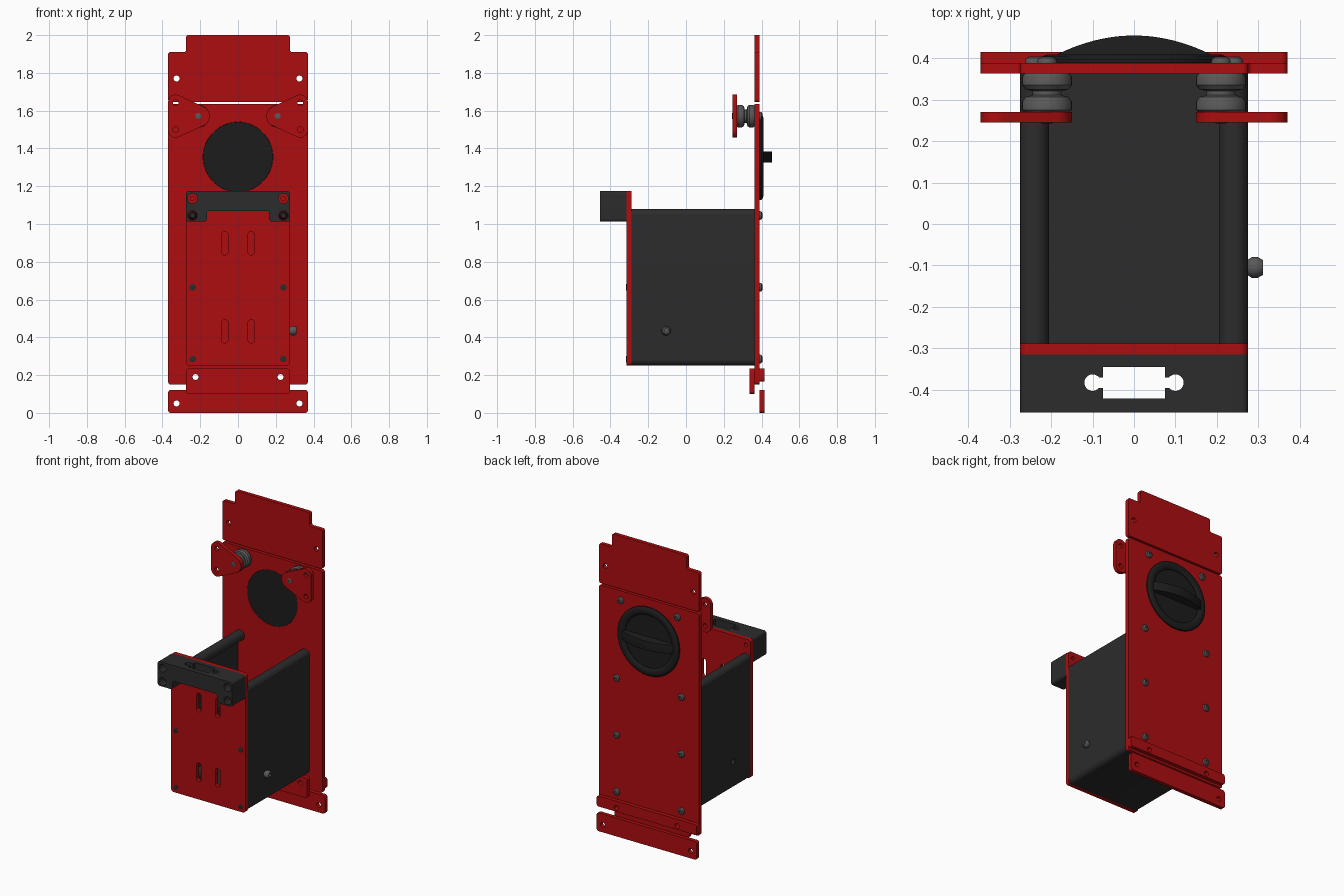
import bpy, bmesh, math
from mathutils import Vector, Matrix
from mathutils.geometry import convex_hull_2d

if "Cube" in bpy.data.objects:
    bpy.data.objects.remove(bpy.data.objects["Cube"])


def material(name, col):
    m = bpy.data.materials.new(name)
    m.diffuse_color = (*col, 1)
    m.use_nodes = True
    m.node_tree.nodes["Principled BSDF"].inputs["Base Color"].default_value = m.diffuse_color
    return m


RED = material("red_paint", (0.42, 0.004, 0.005))
DARK = material("dark_plastic", (0.025, 0.025, 0.025))
BLACK = material("black_plastic", (0.012, 0.012, 0.012))
GREY = material("grey_metal", (0.1, 0.1, 0.1))


def add(name, mesh, mat):
    ob = bpy.data.objects.new(name, mesh)
    bpy.context.collection.objects.link(ob)
    mesh.materials.clear()
    mesh.materials.append(mat)
    return ob


def bake(ob):
    """Evaluated copy of an object's mesh."""
    dg = bpy.context.evaluated_depsgraph_get()
    dg.update()
    return bpy.data.meshes.new_from_object(ob.evaluated_get(dg))


def circle(x, z, r, n=32):
    return [(x + r * math.cos(2 * math.pi * i / n), z + r * math.sin(2 * math.pi * i / n)) for i in range(n)]


def hull(*circles):
    pts = [p for c in circles for p in circle(*c, 48)]
    return [pts[i] for i in convex_hull_2d(pts)]


def rounded(pts, r, n=6):
    """Polygon with every corner rounded."""
    out, pts = [], [Vector(p) for p in pts]
    for i, p in enumerate(pts):
        u = (pts[i - 1] - p).normalized()
        v = (pts[(i + 1) % len(pts)] - p).normalized()
        half = u.angle(v) / 2
        c = p + (u + v).normalized() * r / math.sin(half)
        a, b = p + u * r / math.tan(half) - c, p + v * r / math.tan(half) - c
        out += [tuple(c + a.lerp(b, k / n).normalized() * r) for k in range(n + 1)]
    return out


def rect(x0, z0, x1, z1, r=0.015):
    return rounded([(x0, z0), (x1, z0), (x1, z1), (x0, z1)], r)


def mirror(pts):
    """Close a right-half outline with its mirror image."""
    return pts + [(-x, z) for x, z in reversed(pts)]


def plate(name, outline, lo, hi, mat, holes=(), axis='Y'):
    """Extrude an outline with holes between lo and hi along an axis."""
    cu = bpy.data.curves.new(name, 'CURVE')
    cu.dimensions, cu.fill_mode, cu.extrude = '2D', 'BOTH', (hi - lo) / 2
    for loop in [outline, *holes]:
        s = cu.splines.new('POLY')
        s.points.add(len(loop) - 1)
        for p, (x, z) in zip(s.points, loop):
            p.co = (x, z, 0, 1)
        s.use_cyclic_u = True
    tmp = bpy.data.objects.new(name, cu)
    bpy.context.collection.objects.link(tmp)
    me = bake(tmp)
    bpy.data.objects.remove(tmp)
    bm = bmesh.new()
    bm.from_mesh(me)
    bmesh.ops.remove_doubles(bm, verts=bm.verts, dist=1e-5)
    mid = (lo + hi) / 2
    if axis == 'Y':
        bm.transform(Matrix.Translation((0, mid, 0)) @ Matrix.Rotation(math.pi / 2, 4, 'X'))
    else:
        bm.transform(Matrix.Translation((0, 0, mid)))
    bmesh.ops.recalc_face_normals(bm, faces=bm.faces)
    bm.to_mesh(me)
    bm.free()
    return add(name, me, mat)


def lathe(name, profile, loc, direction, mat, n=32):
    """Spin (radius, height) points about an axis pointing along direction."""
    bm = bmesh.new()
    rings = [[bm.verts.new((x, y, h)) for x, y in circle(0, 0, r, n)] for r, h in profile]
    for a, b in zip(rings, rings[1:]):
        for i in range(n):
            bm.faces.new((a[i], a[(i + 1) % n], b[(i + 1) % n], b[i]))
    bm.faces.new(rings[0])
    bm.faces.new(rings[-1])
    bmesh.ops.recalc_face_normals(bm, faces=bm.faces)
    q = Vector(direction).to_track_quat('Z', 'Y').to_matrix().to_4x4()
    bm.transform(Matrix.Translation(loc) @ q)
    me = bpy.data.meshes.new(name)
    bm.to_mesh(me)
    bm.free()
    return add(name, me, mat)


def screw(name, loc, direction, r=0.023, h=0.015, mat=GREY):
    lathe(name, [(r, 0), (r, h * .35), (r * .88, h * .75), (r * .6, h), (r * .42, h), (r * .42, h * .3)],
          loc, direction, mat, 24)


def modify(ob, kind, **props):
    m = ob.modifiers.new(kind, kind)
    for k, v in props.items():
        setattr(m, k, v)
    me = bake(ob)
    ob.modifiers.clear()
    ob.data = me


def cut(ob, cutter):
    modify(ob, 'BOOLEAN', object=cutter, operation='DIFFERENCE', solver='EXACT')
    bpy.data.objects.remove(cutter)


SIDES = (-1, 1)
SCREW_Z = (0.285, 0.665, 1.045)

# back panels
low_holes = [circle(s * 0.225, 0.19, 0.016) for s in SIDES]
plate("back_panel", rect(-0.37, 0.15, 0.37, 1.635), 0.363, 0.389, RED, low_holes + [circle(0, 1.355, 0.185, 64)])
plate("top_panel", rounded(mirror([(0.37, 1.647), (0.37, 1.91), (0.275, 1.91), (0.275, 2.0)]), 0.012),
      0.363, 0.389, RED, [circle(s * 0.325, 1.77, 0.016) for s in SIDES])

# bottom strips
plate("bottom_strip", rect(-0.37, 0, 0.37, 0.122), 0.389, 0.415, RED,
      [circle(s * 0.325, 0.05, 0.016) for s in SIDES])
plate("rear_strip", rect(-0.37, 0.165, 0.37, 0.235), 0.389, 0.415, RED, low_holes)
plate("inner_strip", rect(-0.275, 0.1, 0.275, 0.235), 0.337, 0.363, RED, low_holes)

# open-topped box: thin U-shaped shell with screw tubes along the walls
outer = rect(-0.275, 0.25, 0.275, 1.3, 0.035)
inner = rect(-0.255, 0.27, 0.255, 1.4, 0.02)
box = plate("box_shell", outer, -0.288, 0.363, DARK)
cut(box, plate("cutter", inner, -0.4, 0.5, DARK))
cut(box, plate("cutter", rect(-0.5, 1.05, 0.5, 1.5), -0.4, 0.5, DARK))
cut(box, lathe("cutter", [(0.018, 0), (0.018, 0.1)], (-0.32, -0.105, 0.435), (1, 0, 0), DARK))
for s in SIDES:
    for z in SCREW_Z:
        plate("screw_tube", circle(s * 0.24, z, 0.035), -0.288, 0.363, DARK)
        screw("back_screw", (s * 0.24, 0.389, z), (0, 1, 0))
    for z in SCREW_Z[:2]:
        screw("front_screw", (s * 0.24, -0.316, z), (0, -1, 0), 0.017, 0.002, DARK)
    screw("handle_screw", (s * 0.24, -0.315, 1.045), (0, -1, 0), 0.024, 0.1, DARK)

# front plate with slots
slots = [hull((s * 0.07, z, 0.017), (s * 0.07, z + 0.09, 0.017)) for s in SIDES for z in (0.387, 0.853)]
plate("front_plate", rect(-0.275, 0.25, 0.275, 1.175, 0.02), -0.315, -0.288, RED,
      slots + [circle(s * 0.24, 1.135, 0.012) for s in SIDES])

# handle block with connector opening through the top
block = plate("handle_block", rounded(mirror([(0.165, 1.07), (0.165, 1.012), (0.275, 1.012), (0.275, 1.175)]), 0.015),
              -0.455, -0.315, DARK, [circle(s * 0.24, z, 0.026) for s in SIDES for z in (1.045, 1.135)])
arc = [(0.1 + 0.02 * math.cos(a), 0.02 * math.sin(a)) for a in [math.radians(-140 + 14 * i) for i in range(21)]]
key = mirror([(0.075, -0.038), (0.075, -0.0129)] + arc + [(0.075, 0.0129), (0.075, 0.038)])
# mirror() reverses the order, so the outline runs round the opening once
key = [(x, y - 0.383) for x, y in key]
cut(block, plate("cutter", key, 0.9, 1.3, DARK, axis='Z'))

# side bolt
lathe("side_bolt", [(0.018, 0), (0.025, 0.01), (0.025, 0.025), (0.018, 0.037), (0.01, 0.037), (0.01, 0.02)],
      (0.274, -0.105, 0.435), (1, 0, 0), GREY, 12)

# corner brackets on rubber mounts
for s in SIDES:
    outline = hull((s * 0.33, 1.645, 0.04), (s * 0.33, 1.497, 0.04), (s * 0.205, 1.571, 0.055))
    plate("corner_bracket", outline, 0.245, 0.27, RED, [circle(s * 0.33, z, 0.015) for z in (1.5, 1.642)])
    r = 0.06
    lathe("rubber_mount", [(r - .005, 0), (r, .005), (r, .025), (r - .008, .037), (.035, .041), (.035, .051),
                           (r - .008, .055), (r, .065), (r, .085), (r - .005, .093)],
          (s * 0.21, 0.27, 1.571), (0, 1, 0), GREY)
    screw("mount_screw", (s * 0.21, 0.245, 1.571), (0, -1, 0), 0.016, 0.002)
    screw("mount_back_screw", (s * 0.21, 0.389, 1.571), (0, 1, 0))

# round turn knob: plug, rim and curved grip
lathe("knob_disc", [(0.184, 0), (0.184, 0.026), (0.228, 0.026), (0.228, 0.034), (0.222, 0.041), (0.21, 0.045),
                    (0.195, 0.045), (0.182, 0.041), (0.175, 0.033), (0.175, 0.029)],
      (0, 0.364, 1.355), (0, 1, 0), BLACK, 64)
top = [(0.2 * t, 0.402 + 0.053 * (1 - t * t)) for t in [-1 + i / 12 for i in range(25)]]
grip = plate("knob_grip", [(-0.2, 0.39)] + top + [(0.2, 0.39)], 1.325, 1.385, BLACK, axis='Z')
modify(grip, 'BEVEL', width=0.01, segments=3, limit_method='ANGLE', angle_limit=math.radians(50))

# smooth shading with sharp edges kept
for ob in bpy.data.objects:
    ob.select_set(True)
bpy.context.view_layer.objects.active = box
bpy.ops.object.shade_smooth_by_angle(angle=math.radians(35))
